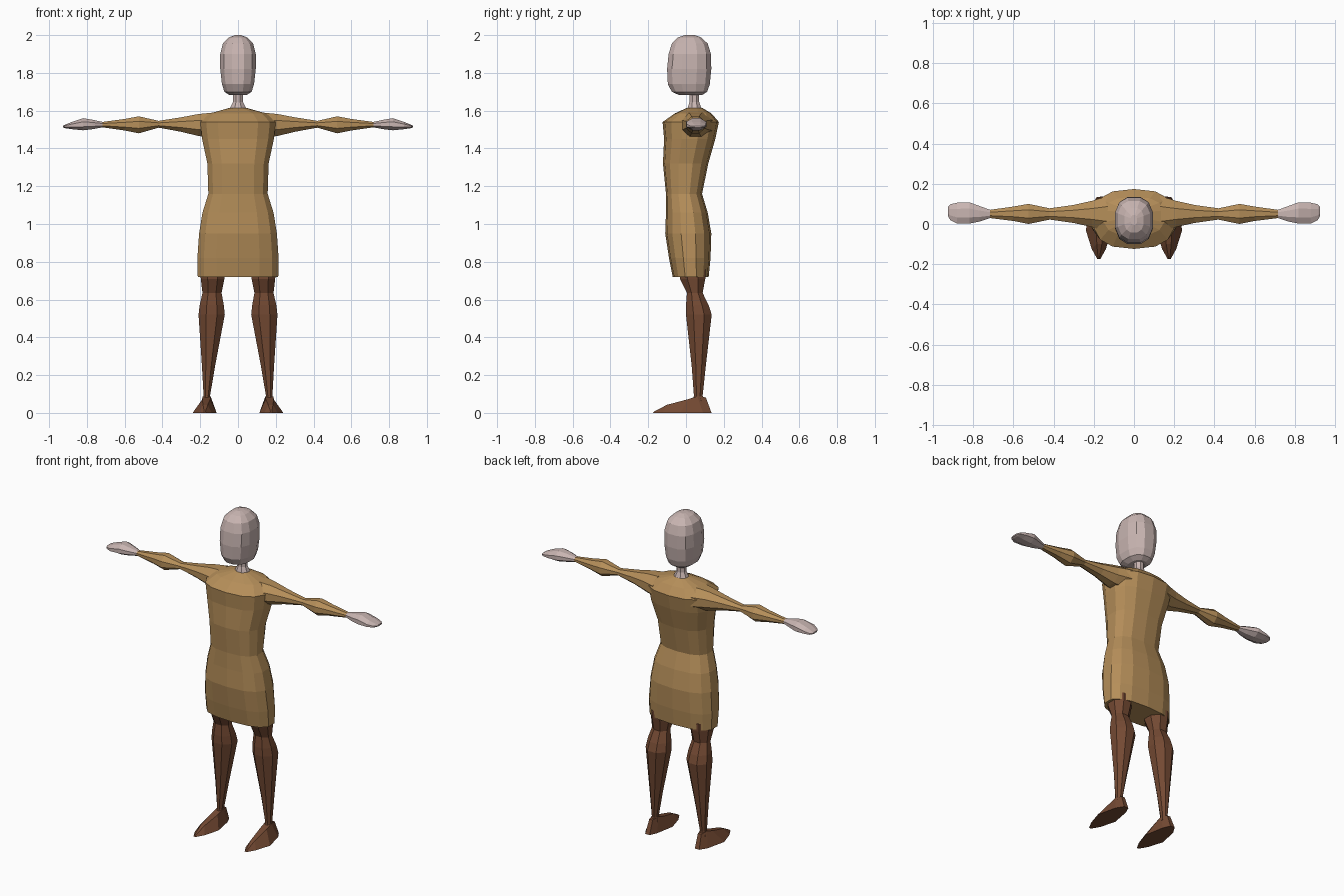
import bpy, bmesh, math


def material(name, rgb):
    m = bpy.data.materials.new(name)
    m.diffuse_color = (*rgb, 1)
    return m


SKIN = material("pale_skin", (0.58, 0.46, 0.44))
CLOTH = material("tan_cloth", (0.46, 0.27, 0.10))
BROWN = material("brown_leather", (0.175, 0.068, 0.033))


def outline(sides, power):
    """Rounded-box outline scaled to fill -1..1 on both axes."""
    pts = []
    for i in range(sides):
        a = 2 * math.pi * (i + 0.5) / sides
        c, s = math.cos(a), math.sin(a)
        pts.append((math.copysign(abs(c) ** power, c), math.copysign(abs(s) ** power, s)))
    mu = max(p[0] for p in pts)
    mv = max(p[1] for p in pts)
    return [(u / mu, v / mv) for u, v in pts]


def loft(name, rings, mat, sides=8, power=1.0, axis="z", mirror=False):
    """Rings are (position on axis, u min, u max, v min, v max).
    Axis z: u = x, v = y.  Axis x: u = y, v = z.  Axis y: u = x, v = z."""
    bm = bmesh.new()
    shape = outline(sides, power)
    loops = []
    for t, u0, u1, v0, v1 in rings:
        loop = []
        for pu, pv in shape:
            u = (u0 + u1) / 2 + pu * (u1 - u0) / 2
            v = (v0 + v1) / 2 + pv * (v1 - v0) / 2
            co = {"z": (u, v, t), "x": (t, u, v), "y": (u, t, v)}[axis]
            loop.append(bm.verts.new(co))
        loops.append(loop)
    for a, b in zip(loops, loops[1:]):
        for i in range(sides):
            j = (i + 1) % sides
            bm.faces.new((a[i], a[j], b[j], b[i]))
    bm.faces.new(loops[0])
    bm.faces.new(loops[-1])
    bmesh.ops.recalc_face_normals(bm, faces=bm.faces)
    me = bpy.data.meshes.new(name)
    bm.to_mesh(me)
    bm.free()
    me.materials.append(mat)
    ob = bpy.data.objects.new(name, me)
    bpy.context.collection.objects.link(ob)
    if mirror:
        ob.modifiers.new("mirror", "MIRROR")
    return ob


# Head and neck
loft("head", [
    (1.682, -0.045, 0.045, -0.035, 0.085),
    (1.70, -0.072, 0.072, -0.075, 0.112),
    (1.74, -0.085, 0.085, -0.096, 0.126),
    (1.82, -0.094, 0.094, -0.100, 0.134),
    (1.90, -0.094, 0.094, -0.092, 0.132),
    (1.955, -0.080, 0.080, -0.075, 0.115),
    (1.988, -0.048, 0.048, -0.042, 0.080),
    (2.0, -0.016, 0.016, -0.005, 0.045)], SKIN, sides=12, power=0.8)
loft("neck", [
    (1.59, -0.052, 0.052, 0.0, 0.10),
    (1.618, -0.040, 0.040, 0.01, 0.08),
    (1.645, -0.027, 0.027, 0.018, 0.070),
    (1.70, -0.026, 0.026, 0.018, 0.070)], SKIN)

# Dress body
loft("dress", [
    (0.72, -0.213, 0.213, -0.070, 0.120),
    (0.82, -0.215, 0.215, -0.090, 0.130),
    (0.95, -0.206, 0.206, -0.110, 0.134),
    (1.06, -0.188, 0.188, -0.106, 0.115),
    (1.16, -0.157, 0.157, -0.106, 0.085),
    (1.32, -0.162, 0.162, -0.122, 0.118),
    (1.45, -0.190, 0.190, -0.116, 0.155),
    (1.54, -0.200, 0.200, -0.124, 0.174),
    (1.585, -0.150, 0.150, -0.060, 0.135),
    (1.615, -0.045, 0.045, 0.005, 0.085)], CLOTH, sides=14, power=0.78)

# Sleeves and hands
loft("sleeve", [
    (0.13, -0.04, 0.14, 1.455, 1.590),
    (0.21, -0.015, 0.115, 1.466, 1.582),
    (0.30, 0.005, 0.095, 1.488, 1.565),
    (0.42, 0.022, 0.078, 1.510, 1.546),
    (0.525, 0.000, 0.100, 1.480, 1.570),
    (0.60, 0.015, 0.087, 1.495, 1.556),
    (0.72, 0.030, 0.070, 1.512, 1.540)],
    CLOTH, axis="x", mirror=True)
loft("hand", [
    (0.715, 0.030, 0.070, 1.512, 1.540),
    (0.77, 0.012, 0.090, 1.502, 1.552),
    (0.82, 0.002, 0.108, 1.496, 1.560),
    (0.88, 0.002, 0.106, 1.502, 1.540),
    (0.915, 0.020, 0.098, 1.507, 1.526),
    (0.926, 0.040, 0.085, 1.511, 1.520)],
    SKIN, axis="x", mirror=True)

# Legs
loft("leg", [
    (0.06, 0.142, 0.188, 0.035, 0.100),
    (0.09, 0.148, 0.182, 0.042, 0.088),
    (0.25, 0.121, 0.191, 0.030, 0.105),
    (0.52, 0.070, 0.209, 0.000, 0.136),
    (0.57, 0.075, 0.203, 0.000, 0.120),
    (0.635, 0.087, 0.188, 0.005, 0.088),
    (0.71, 0.072, 0.197, -0.032, 0.102),
    (0.76, 0.070, 0.200, -0.035, 0.105)], BROWN, mirror=True)

# Feet: pointed flat-soled shoes
shoe = [(0.168, -0.175), (0.140, -0.125), (0.113, -0.03), (0.135, 0.09), (0.155, 0.135),
        (0.185, 0.135), (0.212, 0.09), (0.240, -0.03), (0.210, -0.125), (0.182, -0.175)]
upper = [(0.172, -0.168, 0.008), (0.160, -0.10, 0.043), (0.147, 0.01, 0.072),
         (0.145, 0.06, 0.088), (0.155, 0.105, 0.082), (0.178, 0.105, 0.082),
         (0.186, 0.06, 0.088), (0.189, 0.01, 0.072), (0.185, -0.10, 0.043),
         (0.179, -0.168, 0.008)]
bm = bmesh.new()
low = [bm.verts.new((x, y, 0)) for x, y in shoe]
top = [bm.verts.new(p) for p in upper]
n = len(low)
for i in range(n):
    j = (i + 1) % n
    bm.faces.new((low[i], low[j], top[j], top[i]))
bm.faces.new(low)
for i in range(n // 2 - 1):
    bm.faces.new((top[i], top[i + 1], top[n - 2 - i], top[n - 1 - i]))
bmesh.ops.recalc_face_normals(bm, faces=bm.faces)
me = bpy.data.meshes.new("shoe")
bm.to_mesh(me)
bm.free()
me.materials.append(BROWN)
ob = bpy.data.objects.new("shoe", me)
bpy.context.collection.objects.link(ob)
ob.modifiers.new("mirror", "MIRROR")
